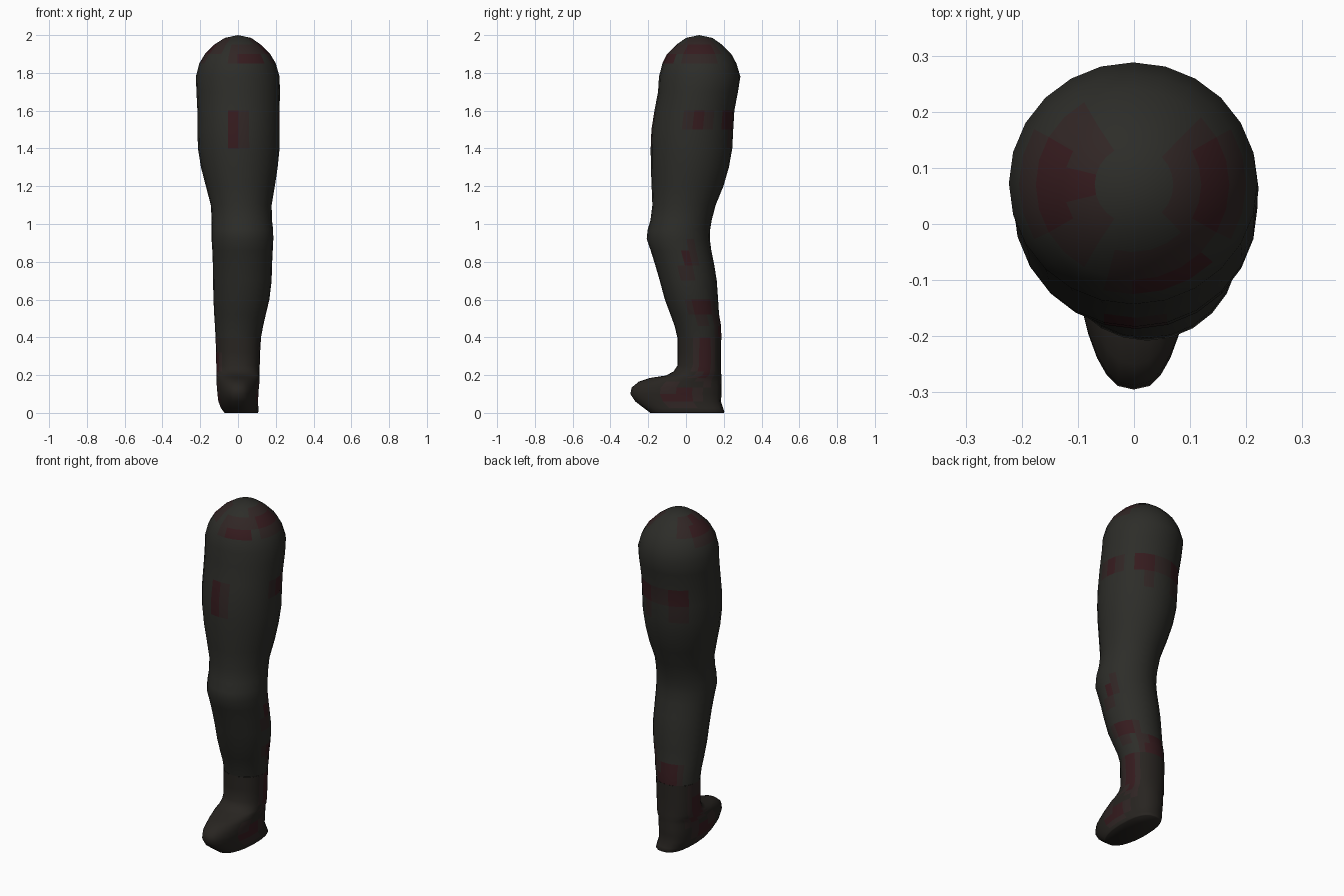
import bpy, bmesh, math
from mathutils import Vector

SIDES = 24


def material(name, rgb):
    m = bpy.data.materials.new(name)
    m.diffuse_color = (*rgb, 1)
    return m


CLOTH = material("dark_cloth", (0.026, 0.026, 0.022))
STAIN_EDGE = material("stain_edge", (0.030, 0.019, 0.018))
STAIN = material("stain", (0.036, 0.011, 0.013))
BOOT = material("boot_leather", (0.021, 0.018, 0.015))

# Stains: centre, radii
STAINS = [
    ((-0.01, -0.18, 1.50), (0.06, 0.06, 0.11)),
    ((-0.13, 0.07, 1.93), (0.09, 0.11, 0.08)),
    ((0.14, 0.07, 1.93), (0.09, 0.11, 0.08)),
    ((0.05, -0.08, 1.89), (0.10, 0.06, 0.05)),
    ((0.10, 0.23, 1.52), (0.08, 0.07, 0.07)),
    ((-0.10, 0.23, 1.52), (0.08, 0.07, 0.07)),
    ((0.20, 0.07, 1.53), (0.06, 0.06, 0.06)),
    ((0.18, 0.01, 0.81), (0.04, 0.04, 0.08)),
    ((0.14, 0.08, 0.56), (0.06, 0.07, 0.07)),
    ((0.00, 0.18, 0.46), (0.12, 0.06, 0.06)),
    ((0.11, 0.10, 0.28), (0.05, 0.06, 0.13)),
    ((-0.11, 0.06, 0.26), (0.05, 0.07, 0.14)),
    ((0.09, -0.04, 0.09), (0.05, 0.10, 0.06)),
    ((-0.09, -0.04, 0.09), (0.05, 0.10, 0.06)),
]


def ring(bm, z, x0, x1, y0, y1, power=2.0, taper=0.0):
    """Superellipse ring from its extents; taper narrows the toe side."""
    cx, cy = (x0 + x1) / 2, (y0 + y1) / 2
    rx, ry = (x1 - x0) / 2, (y1 - y0) / 2
    verts = []
    for i in range(SIDES):
        a = 2 * math.pi * i / SIDES
        c, s = math.cos(a), math.sin(a)
        x = math.copysign(abs(c) ** (2 / power), c) * rx
        y = cy + math.copysign(abs(s) ** (2 / power), s) * ry
        x *= 1 - taper * min(1, max(0, (-0.03 - y) / 0.25))
        verts.append(bm.verts.new((cx + x, y, z)))
    return verts


def loft(name, rows, base, top=None, bottom_cap=True):
    bm = bmesh.new()
    rings = [ring(bm, *r) for r in rows]
    for a, b in zip(rings, rings[1:]):
        for i in range(SIDES):
            j = (i + 1) % SIDES
            bm.faces.new((a[i], a[j], b[j], b[i]))
    if bottom_cap:
        bm.faces.new(rings[-1])
    if top:
        tip = bm.verts.new(top)
        for i in range(SIDES):
            bm.faces.new((rings[0][i], rings[0][(i + 1) % SIDES], tip))
    bmesh.ops.recalc_face_normals(bm, faces=bm.faces)
    # Stains by distance from their centres
    for f in bm.faces:
        p = f.calc_center_median()
        d = min(Vector([(p[k] - c[k]) / r[k] for k in range(3)]).length
                for c, r in STAINS)
        f.material_index = 2 if d < 0.7 else 1 if d < 1.15 else 0
    me = bpy.data.meshes.new(name)
    bm.to_mesh(me)
    bm.free()
    for m in (base, STAIN_EDGE, STAIN):
        me.materials.append(m)
    ob = bpy.data.objects.new(name, me)
    bpy.context.collection.objects.link(ob)
    bpy.ops.object.select_all(action="DESELECT")
    ob.select_set(True)
    bpy.context.view_layer.objects.active = ob
    bpy.ops.object.shade_smooth_by_angle(angle=math.radians(60))


# Trouser leg: rounded hip, thigh, kneecap, calf (z, x range, y range)
loft("leg", [
    (1.985, -0.07, 0.07, 0.0, 0.14),
    (1.95, -0.125, 0.12, -0.05, 0.19),
    (1.90, -0.175, 0.17, -0.10, 0.24),
    (1.85, -0.205, 0.20, -0.125, 0.267),
    (1.78, -0.223, 0.22, -0.143, 0.288),
    (1.70, -0.220, 0.222, -0.148, 0.275),
    (1.60, -0.215, 0.22, -0.167, 0.256),
    (1.50, -0.215, 0.22, -0.183, 0.25),
    (1.40, -0.212, 0.22, -0.187, 0.245),
    (1.30, -0.196, 0.21, -0.186, 0.227),
    (1.20, -0.17, 0.195, -0.182, 0.198),
    (1.10, -0.144, 0.178, -0.178, 0.157),
    (1.02, -0.139, 0.18, -0.188, 0.136),
    (0.97, -0.14, 0.186, -0.203, 0.128),
    (0.92, -0.14, 0.187, -0.208, 0.126),
    (0.86, -0.136, 0.184, -0.187, 0.134),
    (0.78, -0.133, 0.18, -0.162, 0.15),
    (0.70, -0.132, 0.178, -0.139, 0.163),
    (0.60, -0.13, 0.166, -0.112, 0.17),
    (0.52, -0.126, 0.147, -0.082, 0.175),
    (0.46, -0.122, 0.133, -0.06, 0.186),
    (0.40, -0.119, 0.122, -0.046, 0.187),
], CLOTH, top=(0, 0.07, 2.0), bottom_cap=False)

# Boot: shaft, instep, rounded toe, flared heel and flat sole
loft("boot", [
    (0.40, -0.119, 0.122, -0.046, 0.187, 2.1),
    (0.32, -0.116, 0.117, -0.045, 0.185, 2.2),
    (0.25, -0.115, 0.115, -0.046, 0.185, 2.2),
    (0.22, -0.115, 0.115, -0.065, 0.186, 2.2, 0.1),
    (0.198, -0.115, 0.115, -0.105, 0.187, 2.3, 0.3),
    (0.185, -0.115, 0.115, -0.19, 0.187, 2.4, 0.45),
    (0.165, -0.115, 0.114, -0.25, 0.187, 2.5, 0.38),
    (0.135, -0.114, 0.113, -0.287, 0.188, 2.6, 0.3),
    (0.10, -0.112, 0.111, -0.295, 0.188, 2.6, 0.28),
    (0.06, -0.105, 0.107, -0.268, 0.185, 2.6, 0.26),
    (0.025, -0.09, 0.108, -0.222, 0.197, 2.6, 0.25),
    (0.005, -0.075, 0.108, -0.195, 0.203, 2.6, 0.25),
    (0.0, -0.07, 0.104, -0.19, 0.20, 2.6, 0.25),
], BOOT)
